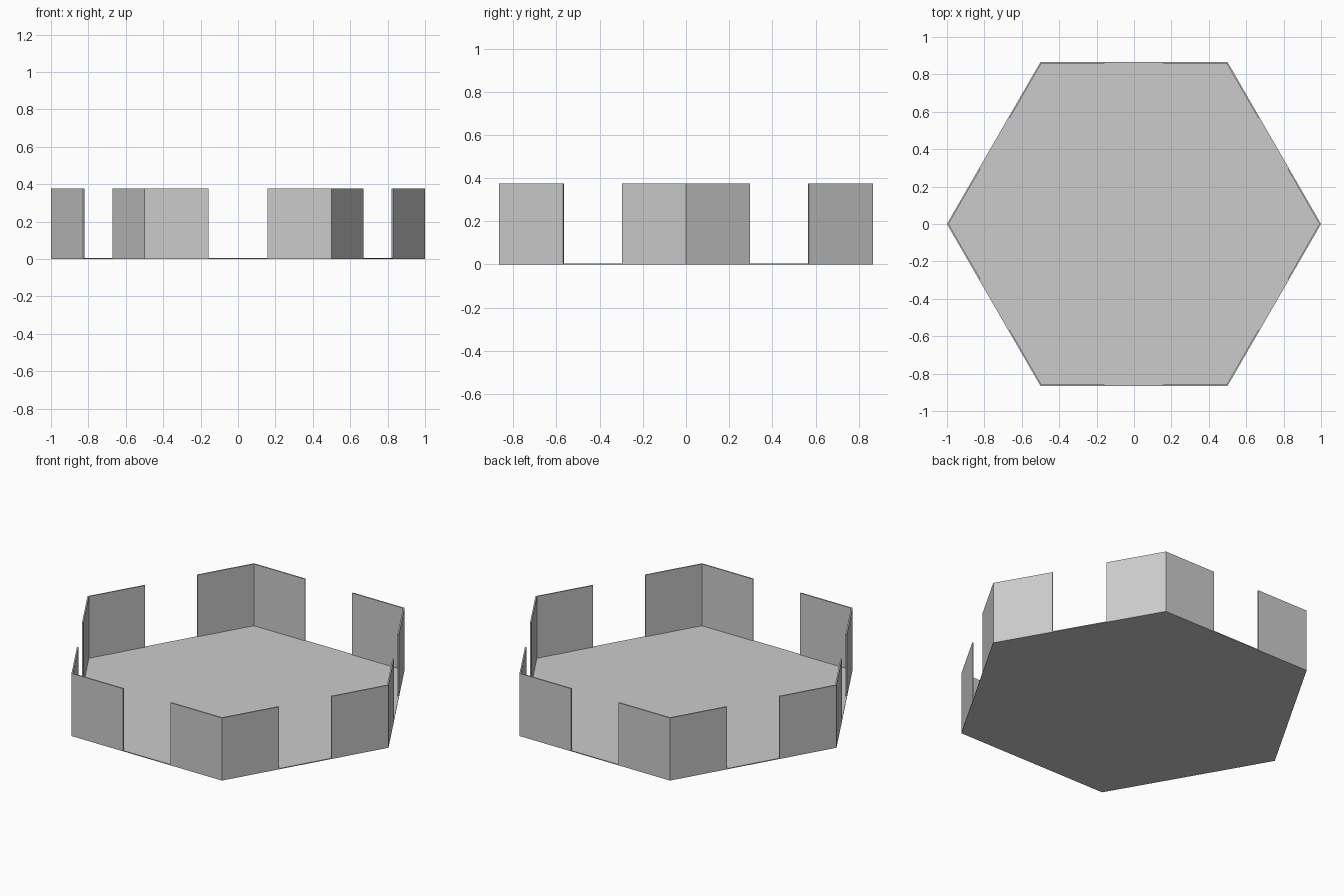
import bpy
from math import sin, cos, pi, sqrt

if "Cube" in bpy.data.objects:
    bpy.data.objects.remove(bpy.data.objects["Cube"])

R = 1.0        # corner radius, equal to side length
H = 0.376      # wall height
T = 0.008      # wall thickness
FLOOR = 0.005  # floor thickness
GAP = 0.157    # half width of the opening in each side
LEG = R / 2 - GAP


def prism(name, pts, z0, z1, angle=0.0):
    """Extrude a counter-clockwise outline from z0 to z1."""
    n = len(pts)
    verts = [(x, y, z) for z in (z0, z1) for x, y in pts]
    faces = [tuple(reversed(range(n))), tuple(range(n, 2 * n))]
    faces += [(i, (i + 1) % n, n + (i + 1) % n, n + i) for i in range(n)]
    mesh = bpy.data.meshes.new(name)
    mesh.from_pydata(verts, [], faces)
    obj = bpy.data.objects.new(name, mesh)
    obj.rotation_euler.z = angle
    bpy.context.collection.objects.link(obj)
    return obj


# Hexagonal floor plate
prism("floor", [(R * cos(i * pi / 3), R * sin(i * pi / 3)) for i in range(6)], 0, FLOOR)

# Mitred corner wall profile at the +x corner, running along both sides
dx, dy = 0.5, sqrt(3) / 2
end_x, end_y = R - LEG * dx, LEG * dy
in_x, in_y = end_x - T * dy, end_y - T * dx
corner = [(R, 0), (end_x, end_y), (in_x, in_y),
          (R - T / dy, 0), (in_x, -in_y), (end_x, -end_y)]

# Six corner walls around the floor, resting on it
for i in range(6):
    prism(f"corner_wall_{i + 1}", corner, FLOOR, H, i * pi / 3)
